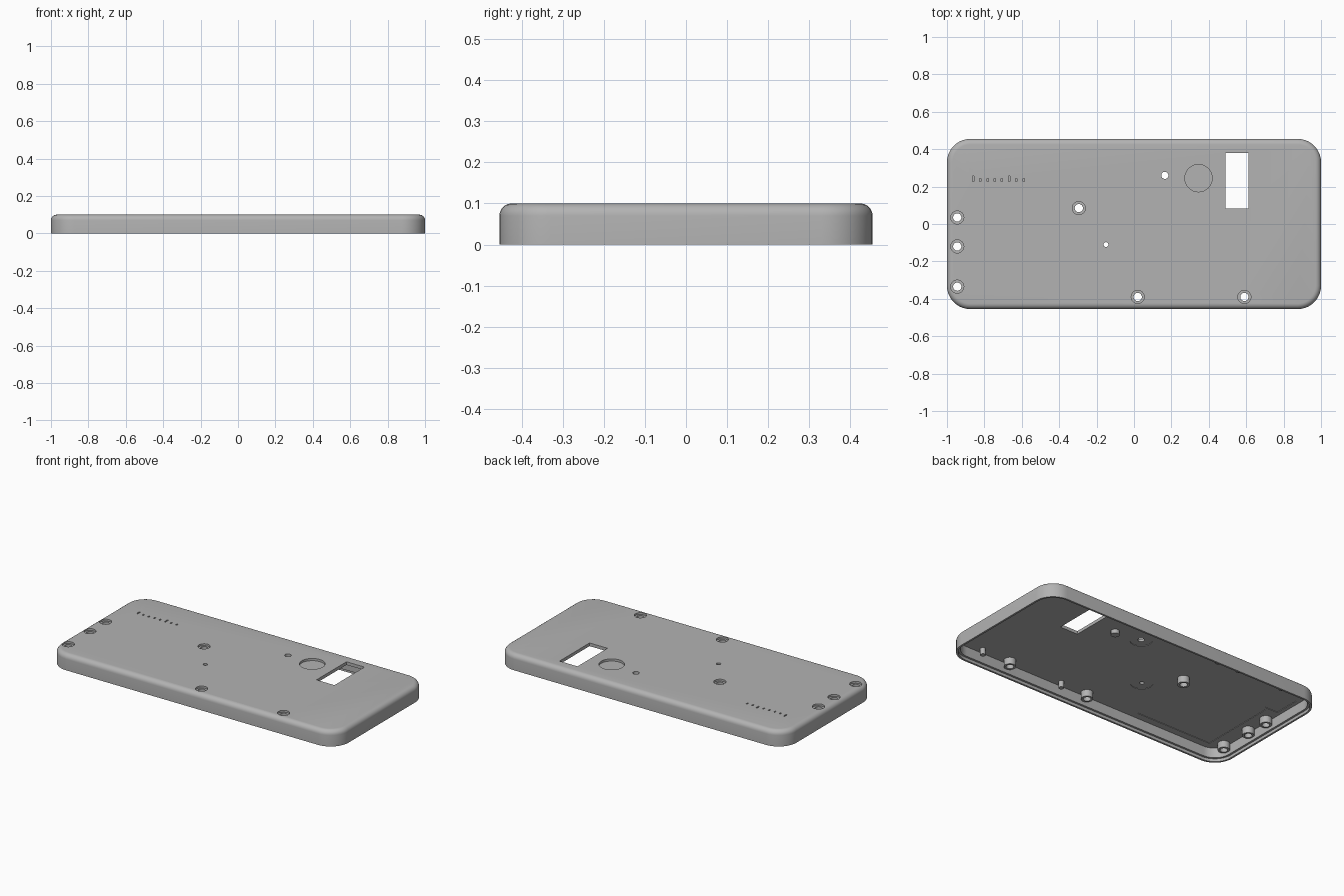
import bpy, bmesh, math

cube = bpy.data.objects.get("Cube")
if cube:
    bpy.data.objects.remove(cube, do_unlink=True)

HX, HY, TOP, CEIL = 1.0, 0.455, 0.10, 0.08
CORNER, FILLET = 0.125, 0.03

grey = bpy.data.materials.new("plain grey")
grey.use_nodes = True
colour = (0.45, 0.45, 0.45, 1)
grey.diffuse_color = colour
grey.node_tree.nodes["Principled BSDF"].inputs["Base Color"].default_value = colour


def finish(bm, name):
    bmesh.ops.recalc_face_normals(bm, faces=bm.faces)
    mesh = bpy.data.meshes.new(name)
    bm.to_mesh(mesh)
    bm.free()
    mesh.materials.append(grey)
    obj = bpy.data.objects.new(name, mesh)
    bpy.context.collection.objects.link(obj)
    return obj


def smooth(obj):
    bpy.ops.object.select_all(action="DESELECT")
    obj.select_set(True)
    bpy.context.view_layer.objects.active = obj
    bpy.ops.object.shade_smooth_by_angle(angle=math.radians(30))


def bridge(bm, rings, closed=False):
    """Skin a list of equal rings; cap the ends unless the list loops round."""
    pairs = list(zip(rings, rings[1:]))
    if closed:
        pairs.append((rings[-1], rings[0]))
    else:
        bm.faces.new(rings[0])
        bm.faces.new(rings[-1])
    for a, b in pairs:
        for i in range(len(a)):
            j = (i + 1) % len(a)
            bm.faces.new((a[i], a[j], b[j], b[i]))


def rounded_ring(bm, inset, z, segs=10):
    r = CORNER - inset
    ring = []
    for k, (sx, sy) in enumerate(((1, 1), (-1, 1), (-1, -1), (1, -1))):
        for s in range(segs + 1):
            a = (k + s / segs) * math.pi / 2
            ring.append(bm.verts.new((sx * (HX - CORNER) + r * math.cos(a),
                                      sy * (HY - CORNER) + r * math.sin(a), z)))
    return ring


def lathe(bm, x, y, profile, closed=False, segs=32):
    rings = [[bm.verts.new((x + r * math.cos(t * math.tau / segs),
                            y + r * math.sin(t * math.tau / segs), z))
              for t in range(segs)] for r, z in profile]
    bridge(bm, rings, closed)


def box(bm, x0, x1, y0, y1, z0, z1):
    bridge(bm, [[bm.verts.new((x, y, z)) for x, y in
                 ((x0, y0), (x1, y0), (x1, y1), (x0, y1))] for z in (z0, z1)])


SCREWS = ((-0.945, 0.035), (-0.945, -0.12), (-0.945, -0.335),
          (-0.295, 0.085), (0.02, -0.39), (0.59, -0.39))

# Hollow cover: ceiling, inner wall, stepped lip, outer wall, filleted top
bm = bmesh.new()
section = [(0.025, CEIL), (0.025, 0.018), (0.012, 0.018), (0.012, 0), (0, 0)]
for s in range(7):
    a = s / 6 * math.pi / 2
    section.append((FILLET * (1 - math.cos(a)), TOP - FILLET * (1 - math.sin(a))))
bridge(bm, [rounded_ring(bm, inset, z) for inset, z in section])
cover = finish(bm, "cover_shell")

# All openings and recesses in one cutter
bm = bmesh.new()
for x, y in SCREWS:
    lathe(bm, x, y, [(0.022, 0.06), (0.022, 0.088), (0.035, 0.088), (0.035, 0.12)])
for x, y, r in ((0.165, 0.26, 0.019), (-0.15, -0.11, 0.013)):
    lathe(bm, x, y, [(0.065, 0.07), (0.065, 0.083), (r, 0.083), (r, 0.12)])
lathe(bm, 0.345, 0.245, [(0.073, 0.086), (0.073, 0.12)], segs=48)
box(bm, 0.488, 0.613, 0.082, 0.38, 0.06, 0.12)
for i in range(8):
    x = -0.86 + i * 0.0385
    half = 0.004
    top = 0.256 if i in (0, 5) else 0.243
    box(bm, x - half, x + half, 0.227, top, 0.09, 0.12)
# Shallow pockets under the ceiling
box(bm, -0.88, -0.35, -0.385, 0.11, 0.07, 0.083)
box(bm, -0.95, -0.86, 0.13, 0.3, 0.07, 0.083)
cutter = finish(bm, "opening_cutter")
cutter.hide_render = True

cut = cover.modifiers.new("openings", "BOOLEAN")
cut.operation = "DIFFERENCE"
cut.solver = "EXACT"
cut.object = cutter
bpy.context.view_layer.objects.active = cover
bpy.ops.object.modifier_apply(modifier=cut.name)
bpy.data.objects.remove(cutter, do_unlink=True)
smooth(cover)

# Hollow screw bosses hanging from the ceiling
for i, (x, y) in enumerate(SCREWS):
    bm = bmesh.new()
    lathe(bm, x, y, [(0.035, 0.086), (0.035, 0.038), (0.022, 0.038), (0.022, 0.086)], True)
    smooth(finish(bm, f"screw_boss_{i + 1}"))

# Locating pins
for i, (x, y, r, z) in enumerate(((0.79, -0.39, 0.016, 0.04), (0.21, -0.39, 0.016, 0.04),
                                  (0.345, 0.245, 0.025, 0.055), (-0.31, 0.37, 0.016, 0.06),
                                  (-0.46, 0.37, 0.016, 0.06), (-0.78, 0.37, 0.016, 0.06))):
    bm = bmesh.new()
    lathe(bm, x, y, [(r, z), (r, 0.084)], segs=24)
    smooth(finish(bm, f"locating_pin_{i + 1}"))
